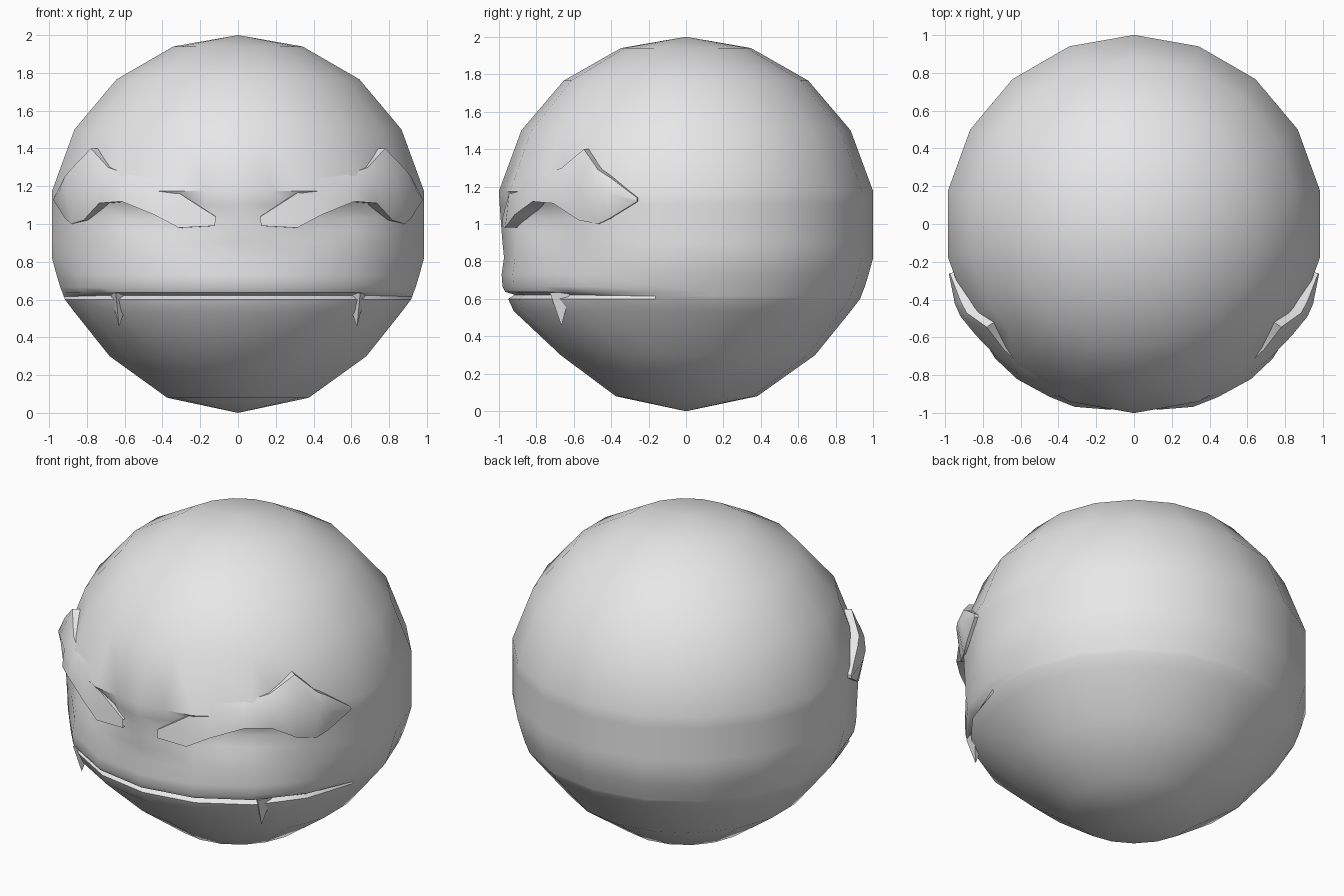
import bpy, bmesh
from math import sin, cos, radians
from mathutils import Matrix, Vector

old = bpy.data.objects.get("Cube")
if old:
    bpy.data.objects.remove(old, do_unlink=True)

grey = bpy.data.materials.new("plain_grey")
grey.use_nodes = True
grey.diffuse_color = (0.8, 0.8, 0.8, 1)
grey.node_tree.nodes["Principled BSDF"].inputs["Base Color"].default_value = (0.8, 0.8, 0.8, 1)


def finish(name, bm, angle, mirror=False):
    mesh = bpy.data.meshes.new(name)
    bm.to_mesh(mesh)
    bm.free()
    mesh.materials.append(grey)
    ob = bpy.data.objects.new(name, mesh)
    bpy.context.collection.objects.link(ob)
    bpy.ops.object.select_all(action='DESELECT')
    ob.select_set(True)
    bpy.context.view_layer.objects.active = ob
    bpy.ops.object.shade_smooth_by_angle(angle=radians(angle))
    if mirror:
        ob.modifiers.new("mirror", 'MIRROR')
    return ob


# Profiles as (radius, height, socket depth factor): plain back and shaped front
dome = [(1.0154 * sin(radians(20 * k)), 1 + cos(radians(20 * k)), 0) for k in range(1, 5)]
back = dome + [(1, 1.1, 1), (1, 1.03, 1), (1, .96, .7), (1, .9, .25), (1, .82, 0),
               (.975, .73, 0), (.955, .665, 0), (.943, .635, 0), (.936, .615, 0),
               (.93, .6, 0), (.88, .535, 0), (.69, .3, 0), (.38, .08, 0)]
front = dome + [(.995, 1.1, 1), (.99, 1.03, 1), (.985, .96, .7), (.98, .9, .25), (.972, .82, 0),
                (.985, .73, 0), (.98, .665, 0), (.965, .637, 0), (.915, .622, 0),
                (.95, .6, 0), (.92, .535, 0), (.67, .3, 0), (.375, .08, 0)]
socket = {10: .01, 20: .05, 30: .07, 40: .06, 50: .02}


def chord(az):
    """Radius factor of the eighteen-sided outline."""
    return cos(radians(10)) / cos(radians(az % 20 - 10))


def polar(az, r, z):
    return Vector((r * sin(radians(az)), -r * cos(radians(az)), z))


def surf(az, z, lift):
    """Point at a height on the plain ball, raised outward by lift."""
    for (r0, z0, _), (r1, z1, _) in zip(back, back[1:]):
        if z1 <= z <= z0:
            r = r0 + (r1 - r0) * (z0 - z) / (z0 - z1)
            return polar(az, r * chord(az) + lift, z)


# Head: ball with lips and eye sockets formed in its front
bm = bmesh.new()
columns = [a for a in range(-180, 180, 10) if a % 20 == 0 or abs(a) <= 50]
top = bm.verts.new((0, 0, 2))
bottom = bm.verts.new((0, 0, 0))
grid = []
for az in columns:
    t = min(max((78 - abs(az)) / 33, 0), 1)
    w = t * t * (3 - 2 * t)
    line = []
    for (rb, zb, d), (rf, zf, _) in zip(back, front):
        r = (rb + (rf - rb) * w) * chord(az) - d * socket.get(abs(az), 0)
        line.append(bm.verts.new(polar(az, r, zb + (zf - zb) * w)))
    grid.append(line)
for i, a in enumerate(grid):
    b = grid[(i + 1) % len(grid)]
    bm.faces.new((top, a[0], b[0]))
    bm.faces.new((bottom, b[-1], a[-1]))
    for j in range(len(a) - 1):
        bm.faces.new((a[j], a[j + 1], b[j + 1], b[j]))
bmesh.ops.recalc_face_normals(bm, faces=bm.faces)
finish("head", bm, 42)

# Brows: azimuth, then (height, lift) of top edge, ridge and lid edge
stations = [
    (7, (1.04, 0), (1.01, .002), (.99, .004)),
    (18, (1.16, 0), (1.07, .01), (.98, .022)),
    (26, (1.24, 0), (1.14, .015), (1.05, .03)),
    (37, (1.26, 0), (1.2, .02), (1.12, .035)),
    (46, (1.30, .015), (1.22, .04), (1.11, .035)),
    (55, (1.40, .045), (1.23, .055), (1.02, .01)),
    (62, (1.29, .05), (1.2, .055), (1.0, .005)),
    (66, (1.25, .045), (1.17, .05), (1.03, .015)),
    (75, (1.14, .02), (1.13, .025), (1.12, .02)),
]
bm = bmesh.new()
rows = []
for az, *edge in stations:
    pts = [(edge[0][0], -.06)] + edge + [(edge[-1][0], -.11)]
    rows.append([bm.verts.new(surf(az, z, lift)) for z, lift in pts])
for a, b in zip(rows, rows[1:]):
    for j in range(len(a) - 1):
        bm.faces.new((a[j], a[j + 1], b[j + 1], b[j]))
bm.faces.new(rows[-1])
finish("brows", bm, 42, mirror=True)

# Fangs: three-sided points hanging from the upper lip
bm = bmesh.new()
bmesh.ops.create_cone(bm, cap_ends=True, segments=3, radius1=0, radius2=.065, depth=.18,
                      matrix=Matrix.Translation((.63, -.665, .545)) @ Matrix.Rotation(radians(-45), 4, 'Z'))
bmesh.ops.remove_doubles(bm, verts=bm.verts, dist=.001)
bmesh.ops.recalc_face_normals(bm, faces=bm.faces)
finish("fangs", bm, 30, mirror=True)
